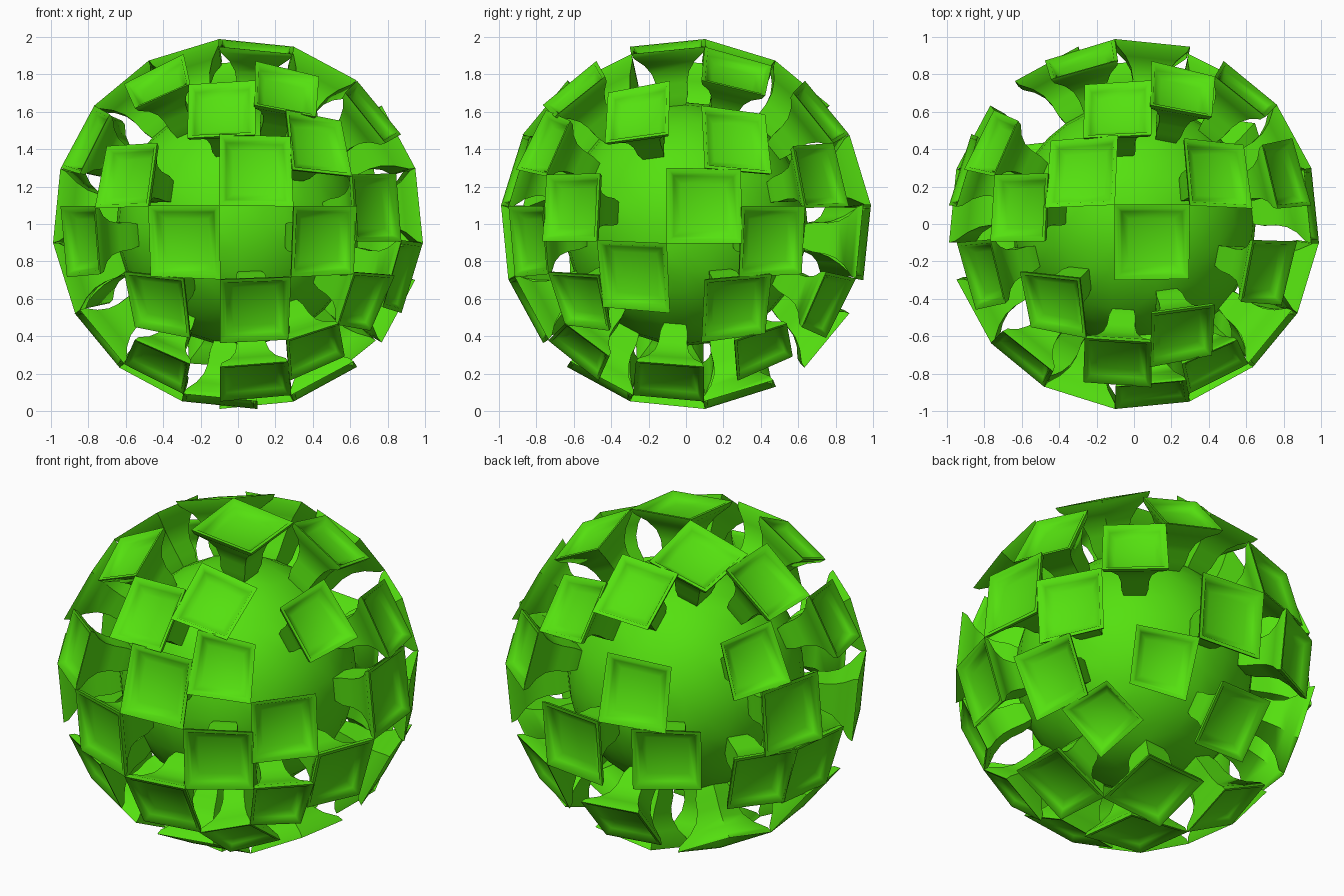
import bpy, bmesh
from mathutils import Vector

if "Cube" in bpy.data.objects:
    bpy.data.objects.remove(bpy.data.objects["Cube"])

# Signed cell numbers (1..4 from the face middle) of every sucker on each cube side.
# Pairs are (x,z) on front/back, (y,z) on right/left, (x,y) on top/bottom.
SUCKERS = {
    (1, -1): [(-2, -1), (1, 2), (3, -1), (1, -3), (-4, 2), (-1, 4), (3, 3), (-3, -3)],
    (1, 1): [(4, 2), (3, -3), (2, 4), (-2, 2), (1, -1), (-3, -1), (-1, -4)],
    (0, 1): [(-4, 1), (-4, -3), (-2, -2), (-2, 4), (1, 1), (3, -1), (2, -3), (2, 3)],
    (0, -1): [(-2, 3), (3, 3), (-3, -1), (2, 1), (1, -2), (3, -2), (-1, -4)],
    (2, 1): [(1, -1), (-2, 2), (3, 2), (-1, 4), (-4, 1), (-3, -3), (2, -4)],
    (2, -1): [(3, -4), (1, -3), (-3, -3), (4, 3), (3, -1), (1, 2), (-3, 2), (-1, -1)],
}
BALL = 0.65
# Sucker profile: (height from centre, width as multiple of the cell)
PROFILE = [(0.70, 0.80), (0.77, 0.84), (0.83, 1.0), (0.885, 1.35), (0.935, 1.88),
           (0.964, 2.0), (0.962, 1.78), (0.935, 1.6), (0.915, 1.2)]


def cube_grid(kind):
    """Cube divided 8 x 8 per side, flat or rounded, with matching face order."""
    bpy.ops.mesh.primitive_cube_add(size=2)
    ob = bpy.context.object
    mod = ob.modifiers.new("divide", 'SUBSURF')
    mod.subdivision_type = kind
    mod.levels = 3
    bpy.ops.object.modifier_apply(modifier=mod.name)
    return ob


# Find the chosen cells on the flat cube
flat = cube_grid('SIMPLE')
centres = [p.center.copy() for p in flat.data.polygons]
bpy.data.objects.remove(flat)
chosen = []
for (axis, sign), cells in SUCKERS.items():
    for cell in cells:
        uv = [(abs(c) - 0.5) / 4 * (1 if c > 0 else -1) for c in cell]
        uv.insert(axis, sign)
        target = Vector(uv)
        chosen.append(min(range(len(centres)), key=lambda i: (centres[i] - target).length))

# Round ball with a flared square sucker grown from each chosen cell
ball = cube_grid('CATMULL_CLARK')
ball.name = "sucker_ball"
bm = bmesh.new()
bm.from_mesh(ball.data)
for v in bm.verts:
    v.co = v.co.normalized() * BALL
bm.faces.ensure_lookup_table()
for face in [bm.faces[i] for i in chosen]:
    ring = list(face.verts)
    corners = [v.co / BALL for v in ring]
    mid = sum(corners, Vector()) / 4
    axis = mid.normalized()
    bm.faces.remove(face)
    spread = max((c - mid).length for c in corners) * 2
    top = (1 - spread ** 2) ** 0.5          # rim corners touch the unit sphere
    for h, s in PROFILE:
        h += (top - 0.964) * (h - BALL) / (0.964 - BALL)
        new = [bm.verts.new(axis * h + (c - mid) * s) for c in corners]
        for k in range(4):
            n = (k + 1) % 4
            bm.faces.new((ring[k], ring[n], new[n], new[k]))
        ring = new
    bm.faces.new(ring)
bmesh.ops.recalc_face_normals(bm, faces=bm.faces)
bmesh.ops.translate(bm, verts=bm.verts, vec=(0, 0, 1))
bm.to_mesh(ball.data)
bm.free()

# Smooth shading and green colour
bpy.ops.object.select_all(action='DESELECT')
ball.select_set(True)
bpy.context.view_layer.objects.active = ball
bpy.ops.object.shade_smooth_by_angle(angle=1.0)
green = bpy.data.materials.new("green")
green.diffuse_color = (0.09, 0.75, 0.005, 1)
green.use_nodes = True
green.node_tree.nodes["Principled BSDF"].inputs["Base Color"].default_value = green.diffuse_color
ball.data.materials.clear()
ball.data.materials.append(green)
